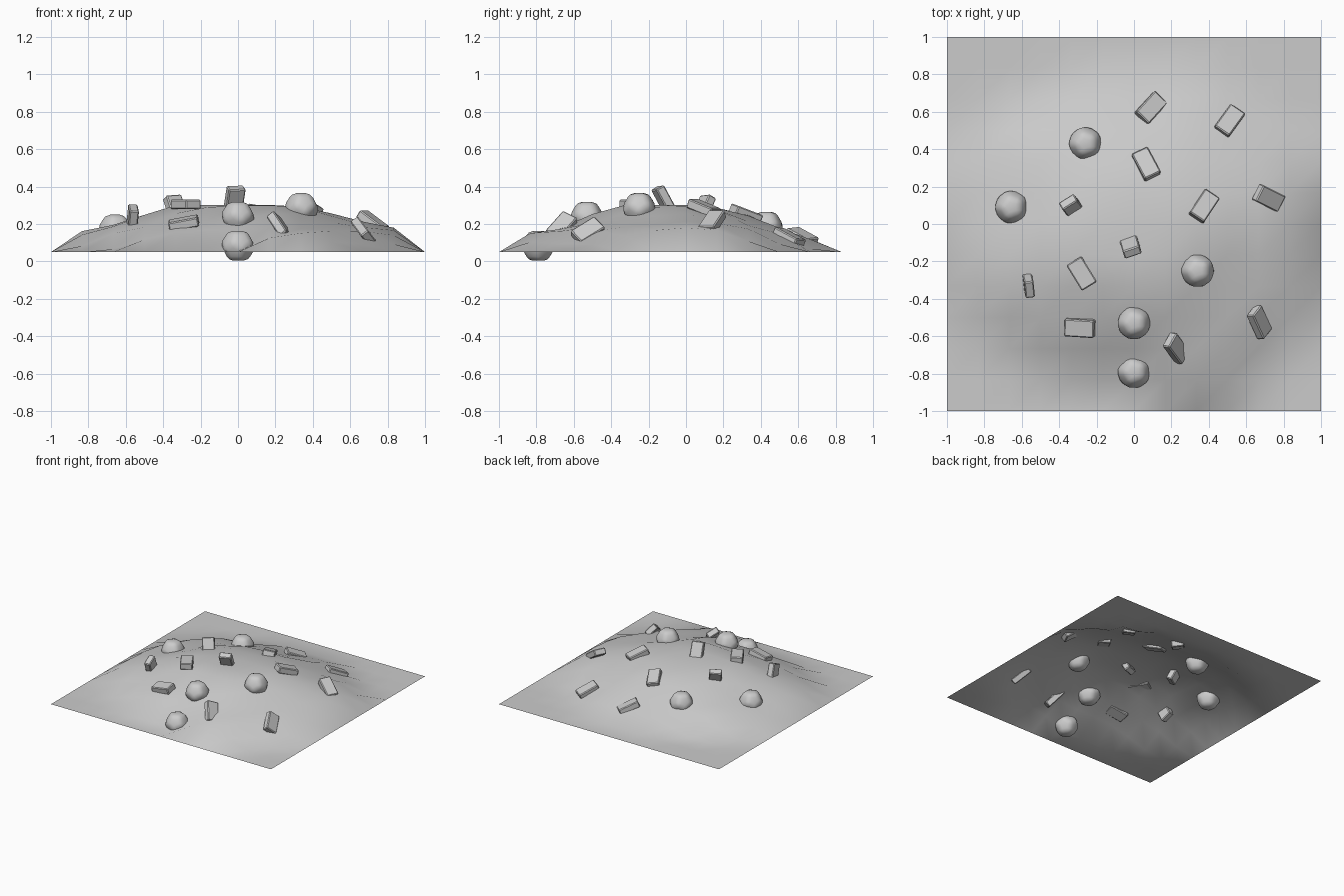
import bpy, bmesh
from math import atan2, degrees, hypot, exp
from mathutils import Vector, Matrix

if "Cube" in bpy.data.objects:
    bpy.data.objects.remove(bpy.data.objects["Cube"])


def interp(table, v):
    """Piecewise linear lookup."""
    for (a, fa), (b, fb) in zip(table, table[1:]):
        if v <= b:
            return fa + (fb - fa) * max(0, v - a) / (b - a)
    return table[-1][1]


def finish(bm, name, smooth=False):
    mesh = bpy.data.meshes.new(name)
    bm.to_mesh(mesh)
    bm.free()
    for p in mesh.polygons:
        p.use_smooth = smooth
    obj = bpy.data.objects.new(name, mesh)
    bpy.context.collection.objects.link(obj)
    return obj


# round boulders, half sunk in the ground
BOULDERS = [(-.655, .09, .17), (-.26, .43, .185), (.34, -.25, .285),
            (0, -.53, .238), (0, -.79, .083)]

# slab stones: position, long axis, face normal
SLABS = [
    ((.09, .62, .13), (.10, .11, -.06), (.3, .2, .9)),
    ((.51, .55, .127), (.08, .11, -.06), (.2, .4, .9)),
    ((.065, .32, .255), (-.07, .13, -.05), (0, .35, .93)),
    ((.375, .095, .285), (.08, .12, -.05), (.2, .3, .9)),
    ((.72, .14, .21), (.12, -.06, -.09), (.6, -.3, .6)),
    ((-.33, .09, .275), (-.04, .05, .12), (-.5, .8, 0)),
    ((-.02, -.115, .325), (.02, -.07, .13), (-.3, .85, .45)),
    ((-.28, -.265, .305), (-.08, .13, 0), (0, 0, 1)),
    ((-.565, -.32, .215), (.01, -.045, .10), (1, .1, 0)),
    ((-.29, -.555, .205), (.16, -.01, .03), (0, -.2, 1)),
    ((.225, -.665, .185), (.06, -.08, -.09), (.8, -.2, .5)),
    ((.67, -.525, .16), (-.06, .13, .08), (.8, 0, .6)),
]

# mound footprint radius by direction (degrees), and terraced height profile
REACH = [(-180, 1.06), (-160, 1.08), (-135, .97), (-110, .88), (-90, .87),
         (-70, 1.12), (-45, 1.02), (-20, 1.07), (0, 1.1), (20, 1.0),
         (45, .86), (60, .87), (90, .8), (120, .8), (150, .95), (180, 1.06)]
PROFILE = [(0, .30), (.33, .30), (.41, .28), (.57, .21), (.8, .162), (1, .05)]


def mound(x, y):
    return interp(PROFILE, hypot(x, y) / interp(REACH, degrees(atan2(y, x))))


# ground is pulled gently towards the height of each stone
PULLS = [(x, y, z - .008 - mound(x, y))
         for x, y, z in BOULDERS + [s[0] for s in SLABS]]


def height(x, y):
    if max(abs(x), abs(y)) > .99:
        return .05
    wsum, rsum = .3, 0
    for px, py, r in PULLS:
        g = exp(-((x - px) ** 2 + (y - py) ** 2) / (2 * .11 ** 2))
        wsum += g
        rsum += g * r
    return min(.302, max(.05, mound(x, y) + rsum / wsum))


# terrain sheet
bm = bmesh.new()
bmesh.ops.create_grid(bm, x_segments=12, y_segments=12, size=1)
for v in bm.verts:
    v.co.z = height(v.co.x, v.co.y)
finish(bm, "terrain", True)

# boulders: twelve-sided solids with well rounded edges
for i, loc in enumerate(BOULDERS):
    ico = bmesh.new()
    bmesh.ops.create_icosphere(ico, subdivisions=1, radius=1)
    bm = bmesh.new()
    for f in ico.faces:
        bm.verts.new(f.calc_center_median().normalized() * .1)
    ico.free()
    bmesh.ops.convex_hull(bm, input=bm.verts[:])
    bmesh.ops.dissolve_limit(bm, angle_limit=.1, verts=bm.verts[:], edges=bm.edges[:])
    bmesh.ops.bevel(bm, geom=bm.edges[:], offset=.026, segments=2, profile=.5,
                    affect='EDGES')
    bm.transform(Matrix.Translation(loc))
    finish(bm, f"boulder_{i + 1}", True)

# slabs: thin blocks with chamfered edges
for i, (loc, axis, normal) in enumerate(SLABS):
    u = Vector(axis).normalized()
    v = Vector(normal).cross(u).normalized()
    w = u.cross(v)
    rot = Matrix((u, v, w)).transposed().to_4x4()
    bm = bmesh.new()
    bmesh.ops.create_cube(bm, size=1, matrix=Matrix.Diagonal((.16, .095, .05, 1)))
    bmesh.ops.bevel(bm, geom=bm.edges[:], offset=.006, segments=1, affect='EDGES')
    bm.transform(Matrix.Translation(loc) @ rot)
    finish(bm, f"slab_stone_{i + 1}")
